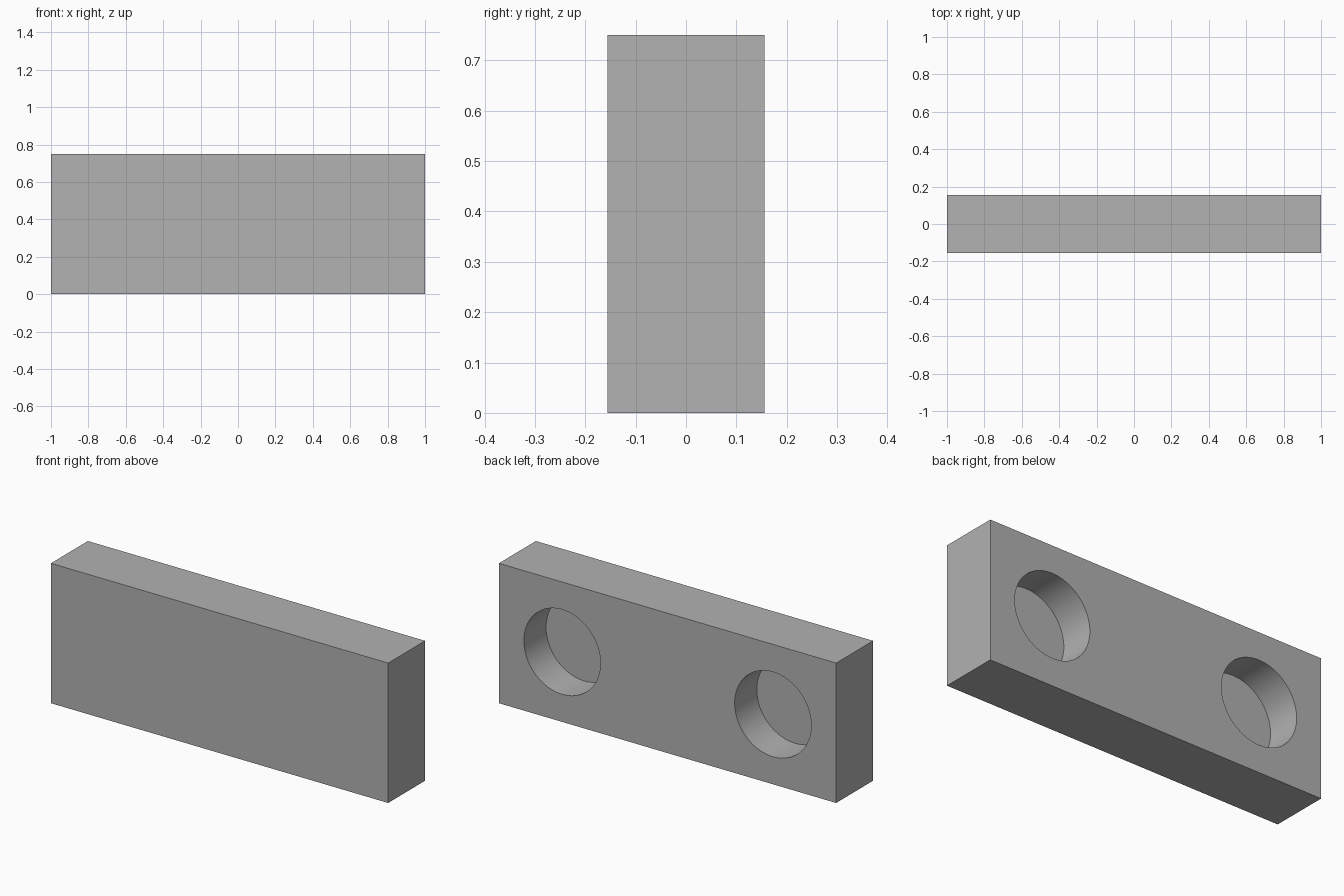
import bpy
import math

cube = bpy.data.objects.get("Cube")
if cube:
    bpy.data.objects.remove(cube, do_unlink=True)

LENGTH, DEPTH, HEIGHT = 2.0, 0.3125, 0.75
HOLE_X, HOLE_RADIUS, HOLE_DEPTH = 0.625, 0.227, 0.1875

# Plain grey material
grey = bpy.data.materials.new("grey")
grey.use_nodes = True
colour = (0.445, 0.445, 0.445, 1)
grey.diffuse_color = colour
grey.node_tree.nodes["Principled BSDF"].inputs["Base Color"].default_value = colour

# Rectangular block
bpy.ops.mesh.primitive_cube_add(size=1, location=(0, 0, HEIGHT / 2))
block = bpy.context.object
block.name = "block"
block.scale = (LENGTH, DEPTH, HEIGHT)
bpy.ops.object.transform_apply(location=False, rotation=False, scale=True)
block.data.materials.append(grey)


def cut_blind_hole(name, x):
    """Cut a round flat-bottomed recess into the back of the block."""
    bpy.ops.mesh.primitive_cylinder_add(
        vertices=96, radius=HOLE_RADIUS, depth=2 * HOLE_DEPTH,
        location=(x, DEPTH / 2, HEIGHT / 2), rotation=(math.pi / 2, 0, 0))
    cutter = bpy.context.object
    cutter.name = name
    cutter.data.materials.append(grey)
    cut = block.modifiers.new(name, "BOOLEAN")
    cut.operation = "DIFFERENCE"
    cut.solver = "EXACT"
    cut.object = cutter
    bpy.ops.object.select_all(action="DESELECT")
    block.select_set(True)
    bpy.context.view_layer.objects.active = block
    bpy.ops.object.modifier_apply(modifier=name)
    bpy.data.objects.remove(cutter, do_unlink=True)


# Pair of recesses in the back face
for side, sign in (("left", 1), ("right", -1)):
    cut_blind_hole(side + "_recess", sign * HOLE_X)

bpy.ops.object.shade_smooth_by_angle(angle=math.radians(30))
